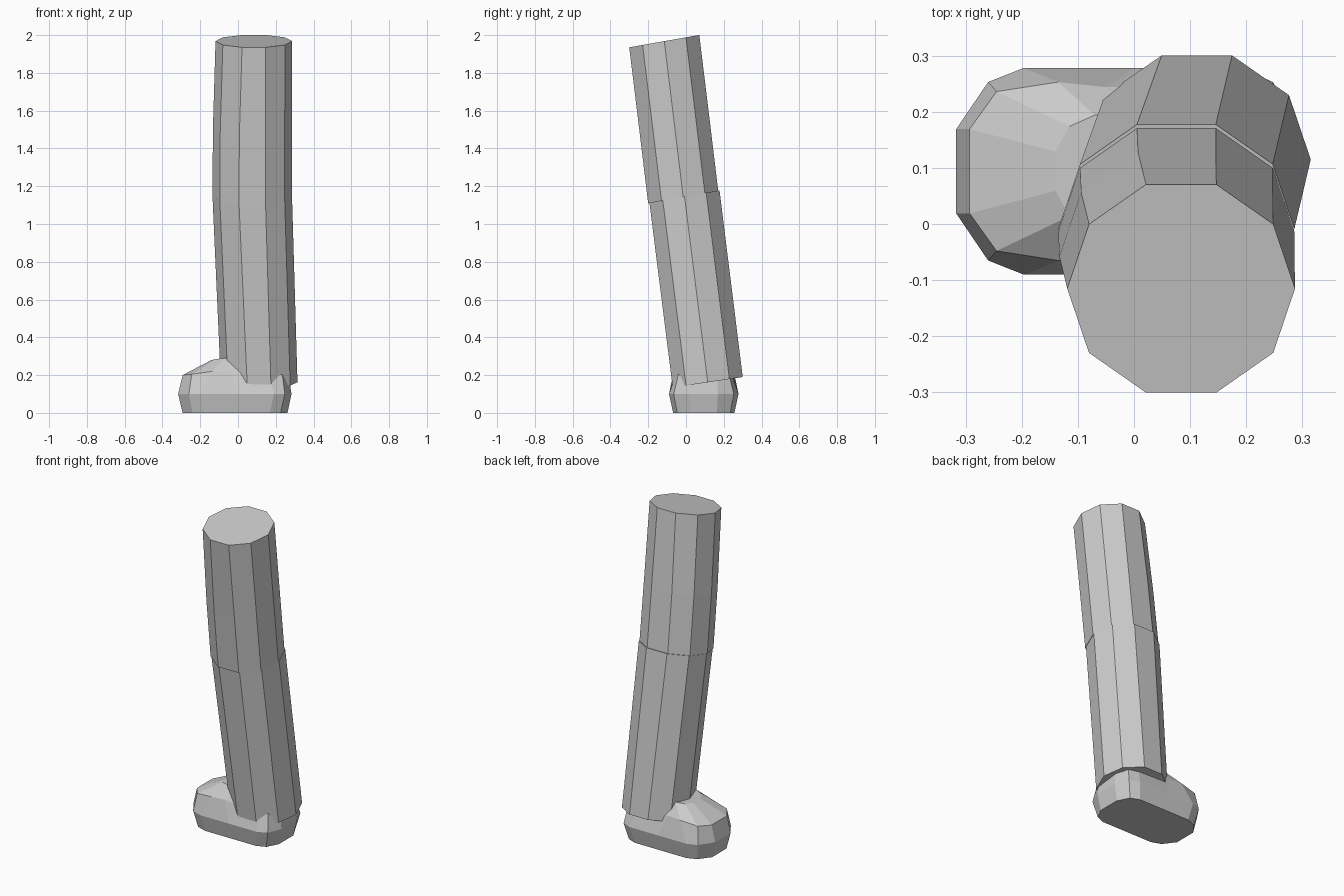
import bpy, bmesh
from math import cos, sin, pi

if "Cube" in bpy.data.objects:
    bpy.data.objects.remove(bpy.data.objects["Cube"])


def loft(name, rings):
    """Skin a stack of equal-length vertex rings and cap both ends."""
    bm = bmesh.new()
    loops = [[bm.verts.new(p) for p in ring] for ring in rings]
    n = len(loops[0])
    for a, b in zip(loops, loops[1:]):
        for i in range(n):
            j = (i + 1) % n
            bm.faces.new((a[i], a[j], b[j], b[i]))
    bm.faces.new(loops[0])
    bm.faces.new(loops[-1])
    bmesh.ops.recalc_face_normals(bm, faces=bm.faces)
    mesh = bpy.data.meshes.new(name)
    bm.to_mesh(mesh)
    bm.free()
    obj = bpy.data.objects.new(name, mesh)
    bpy.context.collection.objects.link(obj)
    return obj


def leg_ring(cx, cy, z, slope, left_shift=0.0):
    """Tilted ten-sided section; the inner half may bulge to the left."""
    pts = []
    for k in range(10):
        a = k * pi / 5
        x = cx + 0.203 * cos(a) - (left_shift if cos(a) < 0 else 0)
        y = 0.195 * sin(a)
        pts.append((x, cy + y, z + slope * y))
    return pts


# Upper leg, with the inner side bulging slightly halfway down
loft("upper_leg", [
    leg_ring(0.083, -0.015, 1.143, 0.18, 0.015),
    leg_ring(0.083, -0.058, 1.50, 0.18, 0.013),
    leg_ring(0.084, -0.115, 1.968, 0.176),
])

# Lower leg, overlapping the shoe
loft("lower_leg", [
    leg_ring(0.112, 0.115, 0.162, 0.15),
    leg_ring(0.083, -0.008, 1.145, 0.18, 0.015),
])


# Shoe: half outline (x, half width) mirrored across its centre line
def shoe_ring(half, heights):
    cy = 0.094
    front = [(x, cy - w, z) for (x, w), z in zip(half, heights)]
    back = [(x, cy + w, z) for (x, w), z in zip(half, heights)]
    return front + back[::-1]


sole = [(-0.293, 0.07), (-0.24, 0.14), (-0.18, 0.162), (0.0, 0.162),
        (0.17, 0.162), (0.225, 0.14), (0.262, 0.07)]
side = [(-0.317, 0.075), (-0.26, 0.159), (-0.197, 0.184), (0.0, 0.184),
        (0.19, 0.184), (0.248, 0.159), (0.283, 0.075)]
rim = [(-0.293, 0.075), (-0.245, 0.142), (-0.135, 0.159), (-0.05, 0.150),
       (0.17, 0.150), (0.235, 0.135), (0.268, 0.07)]
collar = [(-0.14, 0.035), (-0.115, 0.08), (-0.07, 0.10), (0.0, 0.10),
          (0.12, 0.10), (0.16, 0.08), (0.18, 0.035)]
loft("shoe", [
    shoe_ring(sole, [0.0] * 7),
    shoe_ring(side, [0.10] * 7),
    shoe_ring(rim, [0.20, 0.205, 0.22, 0.22, 0.20, 0.20, 0.20]),
    shoe_ring(collar, [0.28, 0.285, 0.29, 0.29, 0.28, 0.27, 0.26]),
])
